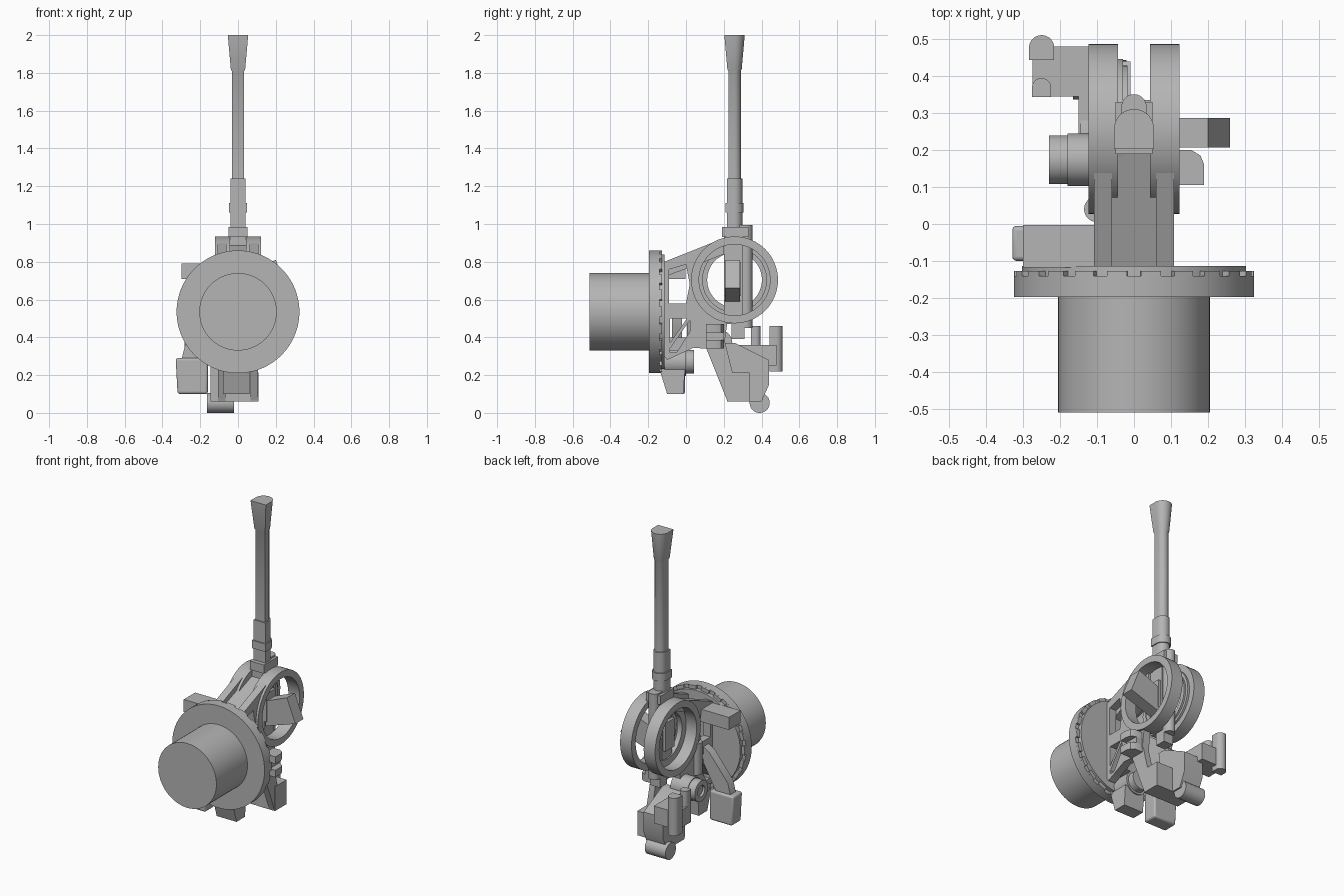
import bpy, bmesh
from math import sin, cos, pi
from mathutils import Matrix

cube = bpy.data.objects.get("Cube")
if cube:
    bpy.data.objects.remove(cube)

grey = bpy.data.materials.new("plain grey")
grey.use_nodes = True
grey.diffuse_color = (0.46, 0.46, 0.46, 1)
grey.node_tree.nodes["Principled BSDF"].inputs["Base Color"].default_value = grey.diffuse_color


def add_object(name, mesh):
    ob = bpy.data.objects.new(name, mesh)
    bpy.context.collection.objects.link(ob)
    mesh.materials.clear()
    mesh.materials.append(grey)
    bpy.ops.object.select_all(action='DESELECT')
    ob.select_set(True)
    bpy.context.view_layer.objects.active = ob
    bpy.ops.object.shade_smooth_by_angle(angle=0.6)
    return ob


def circle(cu, cv, r, n=48):
    return [(cu + r * cos(2 * pi * i / n), cv + r * sin(2 * pi * i / n)) for i in range(n)]


def rect(u0, u1, v0, v1):
    return [(u0, v0), (u1, v0), (u1, v1), (u0, v1)]


# Profile axes: x takes (y, z), y takes (x, z), z takes (x, y)
FRAMES = {'x': ((0, 0, 1), (1, 0, 0), (0, 1, 0)),
          'y': ((1, 0, 0), (0, 0, 1), (0, 1, 0)),
          'z': ((1, 0, 0), (0, 1, 0), (0, 0, 1))}


def prism(name, axis, start, end, *outlines):
    """Extrude an outline, with any further outlines as holes, along an axis."""
    curve = bpy.data.curves.new(name, 'CURVE')
    curve.dimensions = '2D'
    curve.fill_mode = 'BOTH'
    curve.extrude = (end - start) / 2
    for pts in outlines:
        spline = curve.splines.new('POLY')
        spline.points.add(len(pts) - 1)
        for p, (u, v) in zip(spline.points, pts):
            p.co = (u, v, 0, 1)
        spline.use_cyclic_u = True
    temp = bpy.data.objects.new(name, curve)
    mesh = bpy.data.meshes.new_from_object(temp)
    bpy.data.objects.remove(temp)
    mesh.transform(Matrix(FRAMES[axis]).to_4x4() @ Matrix.Translation((0, 0, (start + end) / 2)))
    bm = bmesh.new()
    bm.from_mesh(mesh)
    bmesh.ops.remove_doubles(bm, verts=bm.verts, dist=0.0001)
    bmesh.ops.recalc_face_normals(bm, faces=bm.faces)
    bm.to_mesh(mesh)
    bm.free()
    return add_object(name, mesh)


def box(name, x0, x1, y0, y1, z0, z1):
    return prism(name, 'z', z0, z1, rect(x0, x1, y0, y1))


def round_backed(name, cx, cy, sections):
    """Upright post, square at the front and round at the back."""
    bm = bmesh.new()
    loops = []
    for z, r in sections:
        pts = [(-r, -r), (r, -r)] + [(r * cos(pi * i / 14), r * sin(pi * i / 14)) for i in range(15)]
        loops.append([bm.verts.new((cx + u, cy + v, z)) for u, v in pts])
    for a, b in zip(loops, loops[1:]):
        for i in range(len(a)):
            j = (i + 1) % len(a)
            bm.faces.new((a[i], a[j], b[j], b[i]))
    bm.faces.new(loops[0])
    bm.faces.new(loops[-1])
    bmesh.ops.recalc_face_normals(bm, faces=bm.faces)
    mesh = bpy.data.meshes.new(name)
    bm.to_mesh(mesh)
    bm.free()
    return add_object(name, mesh)


# Drum and toothed flange
HUB = 0.535
prism("drum", 'y', -0.51, -0.19, circle(0, HUB, 0.205, 64))
prism("flange", 'y', -0.197, -0.14, circle(0, HUB, 0.325, 96))
prism("flange_back", 'y', -0.15, -0.113, circle(0, HUB, 0.303, 96))
for i in range(22):
    mid = pi / 2 + 2 * pi * (i + 0.5) / 22
    arc = [(r * cos(mid + t), HUB + r * sin(mid + t))
           for r, ts in ((0.325, (-0.085, 0, 0.085)), (0.295, (0.085, -0.085))) for t in ts]
    prism("flange_tooth", 'y', -0.142, -0.127, arc)

# Cradle: mirrored side plates with windows, trunnion rings and legs
TY, TZ = 0.257, 0.704
side = [(-0.115, 0.80), (0.2, 0.925), (0.14, 0.87), (0.075, 0.79), (0.055, 0.7), (0.075, 0.6),
        (0.13, 0.53), (0.22, 0.49), (0.2, 0.34), (0.1, 0.34), (0.04, 0.345), (-0.1, 0.28), (-0.115, 0.3)]
windows = [[(-0.09, 0.76), (0, 0.785), (0.02, 0.68), (0, 0.58), (-0.09, 0.58)],
           [(-0.085, 0.5), (0.005, 0.5), (-0.085, 0.37)],
           [(0.02, 0.49), (0.02, 0.43), (-0.05, 0.32), (-0.085, 0.32), (-0.085, 0.34)]]
leg = [(0.1, 0.36), (0.2, 0.4), (0.25, 0.2), (0.25, 0.06), (0.22, 0.06)]
for s in (-1, 1):
    def span(a, b):
        return sorted((s * a, s * b))
    prism("side_plate", 'x', *span(0.06, 0.108), side, *windows)
    prism("trunnion_ring", 'x', *span(0.043, 0.123), circle(TY, TZ, 0.23, 64), circle(TY, TZ, 0.188, 64))
    prism("rear_leg", 'x', *span(0.065, 0.105), leg)
prism("cradle_roof", 'x', -0.06, 0.06,
      [(-0.115, 0.77), (0.2, 0.885), (0.2, 0.84), (0.1, 0.8), (-0.115, 0.72)])
box("cradle_web", -0.065, 0.065, -0.115, 0.0, 0.33, 0.4)
prism("inner_ring", 'x', -0.05, -0.03, circle(TY, TZ, 0.19), circle(TY, TZ, 0.145))
prism("inner_ring_lip", 'x', -0.03, -0.018, circle(TY, TZ, 0.172), circle(TY, TZ, 0.145))

# Gun: receiver, recoil tube and stepped barrel
box("receiver", -0.042, 0.042, 0.2, 0.3, 0.47, 0.94)
box("receiver_tail", -0.035, 0.035, 0.24, 0.31, 0.39, 0.48)
box("receiver_crosspiece", -0.06, 0.06, 0.2, 0.29, 0.62, 0.8)
round_backed("recoil_tube", 0, 0.317, [(0.45, 0.034), (0.995, 0.034)])
box("barrel_collar", -0.05, 0.05, 0.19, 0.33, 0.93, 0.985)
round_backed("barrel", 0, TY, [(0.98, 0.041), (1.06, 0.041), (1.06, 0.048), (1.11, 0.048), (1.11, 0.041),
                               (1.24, 0.041), (1.24, 0.033), (1.81, 0.033), (1.82, 0.038), (2.0, 0.054)])

# Left side: tilted box on the trunnion and clamp below it
prism("sight_box", 'y', 0.207, 0.287, [(0.05, 0.75), (0.2, 0.81), (0.26, 0.66), (0.05, 0.59)])
clamp = [(0.1, 0.105), (0.19, 0.105), (0.19, 0.16), (0.18, 0.185), (0.155, 0.2), (0.1, 0.2)]
for z in (0.34, 0.425):
    prism("clamp_jaw", 'z', z, z + 0.045, clamp)
box("clamp_back", 0.1, 0.15, 0.105, 0.2, 0.34, 0.47)

# Right side: upper box, hanging pedal with its arm, and stepped motor
box("upper_box", -0.3, -0.09, -0.118, -0.003, 0.71, 0.79)
pedal = prism("pedal_box", 'y', -0.1, -0.005,
              [(-0.32, 0.1), (-0.16, 0.1), (-0.16, 0.29), (-0.33, 0.29)])
bevel = pedal.modifiers.new("rounding", 'BEVEL')
bevel.width = 0.012
bevel.segments = 3
prism("pedal_arm", 'y', -0.075, -0.02,
      [(-0.3, 0.28), (-0.2, 0.28), (-0.1, 0.46), (-0.1, 0.55), (-0.15, 0.52), (-0.28, 0.36)])
for x0, x1, r in ((-0.18, -0.06, 0.071), (-0.23, -0.17, 0.066)):
    prism("side_motor", 'x', x0, x1, circle(0.174, 0.37, r), circle(0.174, 0.37, 0.035))
prism("side_motor_core", 'x', -0.215, -0.06, circle(0.174, 0.37, 0.036))
prism("small_shaft", 'z', 0.4, 0.6, circle(-0.1, 0.04, 0.035))
prism("lower_motor", 'y', -0.115, 0.0, circle(-0.02, 0.27, 0.075))
prism("lower_motor_cap", 'y', 0.0, 0.042, circle(-0.02, 0.27, 0.062))
prism("lower_bracket", 'x', -0.08, 0.06, [(-0.14, 0.23), (-0.1, 0.1), (-0.015, 0.1), (-0.005, 0.23)])

# Rear foot, roller and handle carrier
box("foot_box", -0.01, 0.108, 0.218, 0.335, 0.06, 0.215)
prism("foot_arm", 'x', -0.145, -0.01,
      [(0.21, 0.37), (0.26, 0.37), (0.44, 0.28), (0.44, 0.15), (0.4, 0.06), (0.22, 0.06)])
prism("roller", 'x', -0.165, -0.02, circle(0.39, 0.053, 0.053))
box("carrier_link", -0.15, -0.11, 0.2, 0.4, 0.25, 0.36)
box("handle_carrier", -0.275, -0.11, 0.345, 0.48, 0.25, 0.36)
round_backed("rear_handle", -0.25, 0.477, [(0.22, 0.034), (0.46, 0.034)])
round_backed("front_handle", -0.25, 0.369, [(0.25, 0.026), (0.46, 0.026)])
